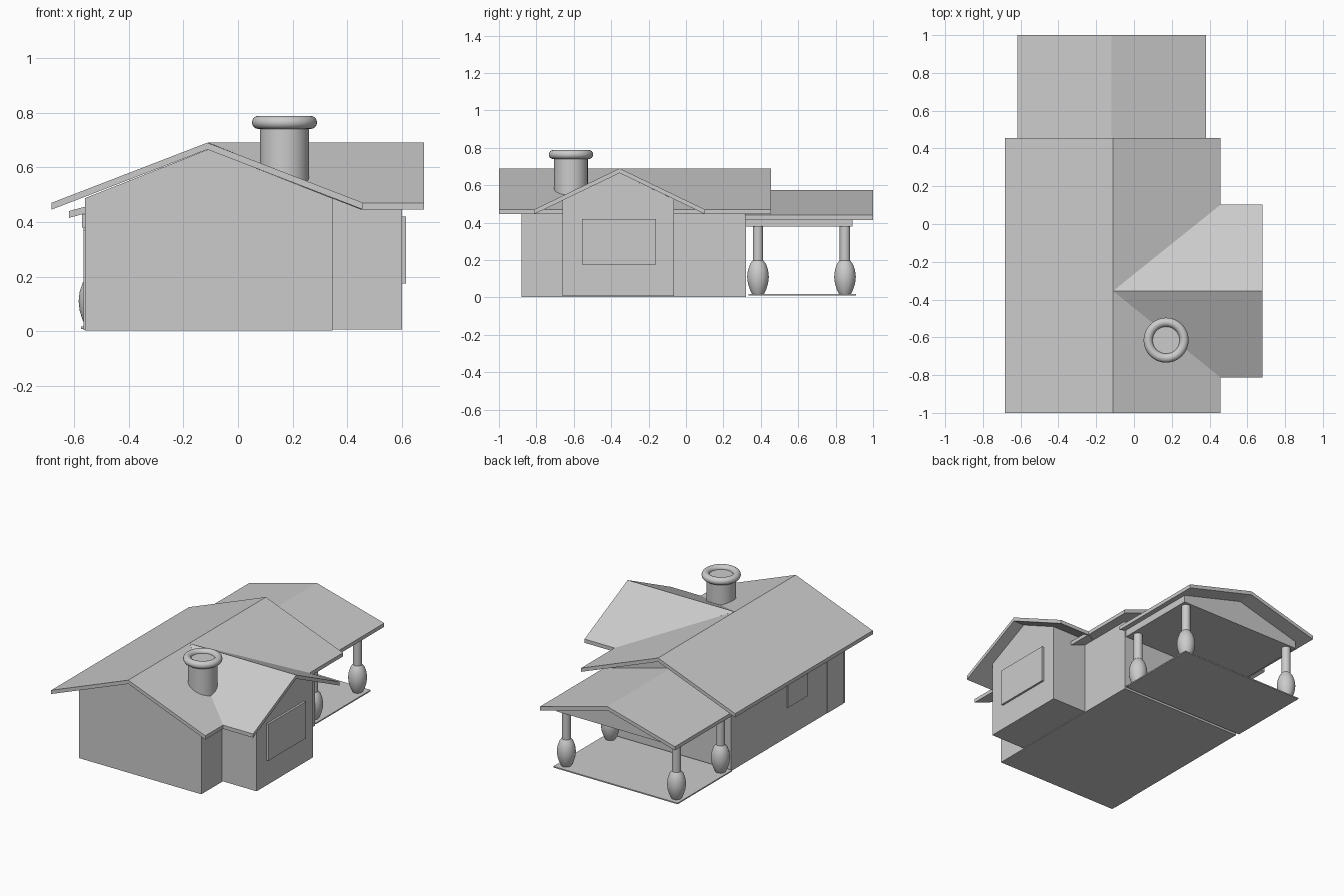
import bpy, bmesh
from mathutils import Vector

cube = bpy.data.objects.get("Cube")
if cube:
    bpy.data.objects.remove(cube, do_unlink=True)

plaster = bpy.data.materials.new("plain grey")
grey = (0.6, 0.6, 0.6, 1)
plaster.diffuse_color = grey
plaster.use_nodes = True
plaster.node_tree.nodes["Principled BSDF"].inputs["Base Color"].default_value = grey


def finish(bm, name, smooth=False):
    bmesh.ops.recalc_face_normals(bm, faces=bm.faces)
    mesh = bpy.data.meshes.new(name)
    bm.to_mesh(mesh)
    bm.free()
    obj = bpy.data.objects.new(name, mesh)
    bpy.context.collection.objects.link(obj)
    mesh.materials.append(plaster)
    if smooth:
        bpy.ops.object.select_all(action='DESELECT')
        obj.select_set(True)
        bpy.context.view_layer.objects.active = obj
        bpy.ops.object.shade_smooth_by_angle()
    return obj


def loft(name, start, end):
    """Solid between two matching outlines."""
    bm = bmesh.new()
    a = [bm.verts.new(p) for p in start]
    b = [bm.verts.new(p) for p in end]
    bm.faces.new(a)
    bm.faces.new(b)
    for i in range(len(a)):
        j = (i + 1) % len(a)
        bm.faces.new((a[i], a[j], b[j], b[i]))
    return finish(bm, name)


def box(name, x, y, z):
    outline = [(x[0], y[0]), (x[1], y[0]), (x[1], y[1]), (x[0], y[1])]
    return loft(name, [(*p, z[0]) for p in outline], [(*p, z[1]) for p in outline])


def place(axis, u, along, z):
    """Point at u across the gable and at a distance along the ridge."""
    return Vector((u, along, z) if axis == 'Y' else (along, u, z))


def gable_walls(name, axis, sides, along, base, eave, ridge_u, ridge):
    lo, hi = sides
    outline = [(lo, base), (hi, base), (hi, eave), (ridge_u, ridge), (lo, eave)]
    return loft(name, *[[place(axis, u, t, z) for u, z in outline] for t in along])


def gable_roof(name, axis, ridge_u, half, eave, ridge, eave_start, ridge_start, end, thick=0.025):
    outline = [(ridge_u - half, eave), (ridge_u, ridge), (ridge_u + half, eave)]
    outline += [(u, z - thick) for u, z in reversed(outline)]
    start = [place(axis, u, ridge_start if u == ridge_u else eave_start, z) for u, z in outline]
    return loft(name, start, [place(axis, u, end, z) for u, z in outline])


def lathe(name, profile, x, y, segments=32):
    """Turn a closed radius and height profile around a vertical axis."""
    bm = bmesh.new()
    verts = [bm.verts.new((r, 0, z)) for r, z in profile]
    edges = [bm.edges.new(pair) for pair in zip(verts, verts[1:])]
    bmesh.ops.spin(bm, geom=verts + edges, axis=(0, 0, 1), cent=(0, 0, 0),
                   angle=6.283185307, steps=segments)
    bmesh.ops.remove_doubles(bm, verts=bm.verts, dist=0.0001)
    obj = finish(bm, name, smooth=True)
    obj.location = (x, y, 0)
    return obj


# Main house
gable_walls("house_walls", 'Y', (-0.56, 0.345), (-0.88, 0.322), 0.003, 0.487, -0.11, 0.665)
gable_roof("main_roof", 'Y', -0.112, 0.57, 0.47, 0.69, -1, -1, 0.455)

# Side wing, its roof running into the main roof along two valleys
gable_walls("wing_walls", 'X', (-0.66, -0.065), (0.3, 0.6), 0.007, 0.525, -0.355, 0.665)
gable_roof("wing_roof", 'X', -0.355, 0.457, 0.47, 0.69, 0.45, -0.11, 0.68)
box("wing_window", (0.59, 0.614), (-0.555, -0.16), (0.175, 0.42))

# Thin door and window on the long wall
box("side_door", (-0.565, -0.56), (-0.86, -0.69), (0.005, 0.37))
box("side_window", (-0.565, -0.56), (-0.48, -0.27), (0.2, 0.38))

# Porch
box("porch_floor", (-0.575, 0.345), (0.333, 0.91), (0.009, 0.017))
gable_walls("porch_gable", 'Y', (-0.57, 0.335), (0.322, 0.89), 0.38, 0.427, -0.118, 0.55)
gable_roof("porch_roof", 'Y', -0.118, 0.5, 0.44, 0.575, 0.315, 0.315, 1)

# Porch columns with bulbous feet
column = [(0, 0.012), (0.03, 0.015), (0.043, 0.04), (0.054, 0.075), (0.058, 0.11),
          (0.054, 0.145), (0.043, 0.178), (0.028, 0.198), (0.028, 0.385), (0, 0.385)]
for side, x in (("right", -0.525), ("left", 0.29)):
    for row, y in (("inner", 0.385), ("outer", 0.85)):
        lathe(f"{side}_{row}_column", column, x, y)

# Chimney with a rounded rim
lathe("chimney", [(0, 0.4), (0.09, 0.4), (0.09, 0.765), (0, 0.765)], 0.17, -0.615)
bpy.ops.mesh.primitive_torus_add(location=(0.17, -0.615, 0.764), major_radius=0.095,
                                 minor_radius=0.024, major_segments=48, minor_segments=16)
rim = bpy.context.object
rim.name = "chimney_rim"
rim.data.materials.append(plaster)
bpy.ops.object.shade_smooth_by_angle()
